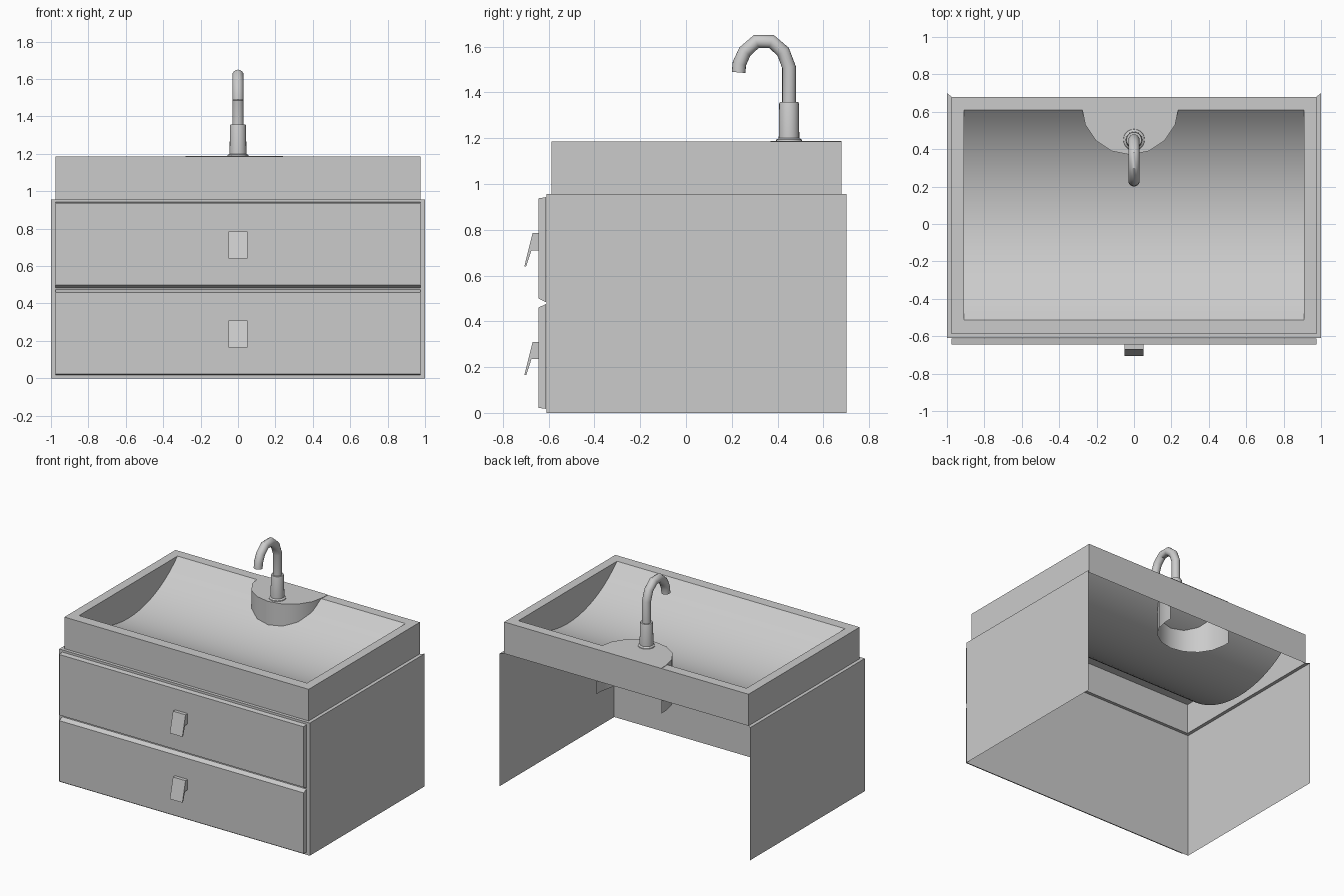
import bpy, bmesh, math

if "Cube" in bpy.data.objects:
    bpy.data.objects.remove(bpy.data.objects["Cube"])

def make(name, verts, faces, smooth=True):
    """Mesh object from vertices and faces, welded, with clean normals."""
    me = bpy.data.meshes.new(name)
    me.from_pydata(verts, [], faces)
    bm = bmesh.new()
    bm.from_mesh(me)
    bmesh.ops.remove_doubles(bm, verts=bm.verts, dist=0.0005)
    bmesh.ops.recalc_face_normals(bm, faces=bm.faces)
    bm.to_mesh(me)
    bm.free()
    ob = bpy.data.objects.new(name, me)
    bpy.context.collection.objects.link(ob)
    if smooth:
        smooth_object(ob)
    return ob

def smooth_object(ob):
    bpy.ops.object.select_all(action='DESELECT')
    ob.select_set(True)
    bpy.context.view_layer.objects.active = ob
    bpy.ops.object.shade_smooth_by_angle(angle=math.radians(35))

def extrude_x(name, profile, half):
    """Closed (y, z) profile extruded symmetrically along x."""
    n = len(profile)
    verts = [(s * half, y, z) for s in (-1, 1) for y, z in profile]
    faces = [(i, (i + 1) % n, n + (i + 1) % n, n + i) for i in range(n)]
    faces += [tuple(range(n)), tuple(range(n, 2 * n))]
    return make(name, verts, faces, False)

def rect(hx, y0, y1, z):
    return [(-hx, y1, z), (-hx, y0, z), (hx, y0, z), (hx, y1, z)]

# Cabinet: open back and bottom, thin ledge around the top
FLOOR, TOP, RIM = 0.0, 0.957, 1.185
rings = rect(1, -.61, .70, FLOOR) + rect(1, -.61, .70, TOP) + rect(.975, -.587, .68, TOP)
make("cabinet", rings,
     [(r + i, r + i + 1, r + i + 5, r + i + 4) for r in (0, 4) for i in range(3)], False)

# Basin: outer walls, flat rim and a trough curved front to back
verts = rect(.975, -.587, .68, TOP) + rect(.975, -.587, .68, RIM) + rect(.91, -.513, .61, RIM)
faces = [(r + i, r + (i + 1) % 4, r + 4 + (i + 1) % 4, r + 4 + i)
         for r in (0, 4) for i in range(4)]
chord, sag, N = .5615, .235, 20
R = (chord ** 2 + sag ** 2) / (2 * sag)
half_angle = math.asin(chord / R)
arc = []
for i in range(N + 1):
    a = -half_angle + 2 * half_angle * i / N
    arc.append((.0485 + R * math.sin(a), RIM - sag + R - R * math.cos(a)))
b = len(verts)
verts += [(s * .91, y, z) for s in (-1, 1) for y, z in arc]
faces += [(b + i, b + i + 1, b + N + 2 + i, b + N + 1 + i) for i in range(N)]
faces += [tuple(range(b, b + N + 1)), tuple(range(b + N + 1, b + 2 * N + 2))]
make("basin", verts, faces)

# Rounded tap deck at the back of the basin, hollow below
outline = [(-.28, .68)]
for i in range(9):
    a = math.pi * (1 + i / 8)
    outline.append((-.02 + .26 * math.cos(a), .63 + .26 * math.sin(a)))
outline.append((.24, .68))
n = len(outline)
verts = [(x, y, z) for z in (.86, RIM + .003) for x, y in outline]
make("tap_deck", verts,
     [(i, i + 1, n + i + 1, n + i) for i in range(n - 1)] + [tuple(range(n, 2 * n))])

# Tap base: turned profile
profile = [(.058, 1.185), (.056, 1.193), (.045, 1.2), (.043, 1.35), (.04, 1.358), (.03, 1.358)]
S = 20
verts = [(r * math.cos(2 * math.pi * k / S), .45 + r * math.sin(2 * math.pi * k / S), z)
         for r, z in profile for k in range(S)]
faces = [(j * S + k, j * S + (k + 1) % S, (j + 1) * S + (k + 1) % S, (j + 1) * S + k)
         for j in range(len(profile) - 1) for k in range(S)]
faces += [tuple(range(S)), tuple(range(len(verts) - S, len(verts)))]
make("tap_base", verts, faces)

# Tap spout: pipe swept along a faceted hook
path = [(.45, 1.35), (.45, 1.51), (.424, 1.578), (.373, 1.622), (.307, 1.622),
        (.257, 1.578), (.233, 1.525), (.23, 1.487)]
S, rad = 16, .03
verts = []
for i, (y, z) in enumerate(path):
    (ya, za), (yb, zb) = path[max(i - 1, 0)], path[min(i + 1, len(path) - 1)]
    ln = math.hypot(yb - ya, zb - za)
    ny, nz = (zb - za) / ln, -(yb - ya) / ln
    for k in range(S):
        a = 2 * math.pi * k / S
        c = rad * math.cos(a)
        verts.append((rad * math.sin(a), y + ny * c, z + nz * c))
faces = [(j * S + k, j * S + (k + 1) % S, (j + 1) * S + (k + 1) % S, (j + 1) * S + k)
         for j in range(len(path) - 1) for k in range(S)]
faces += [tuple(range(S)), tuple(range(len(verts) - S, len(verts)))]
make("tap_spout", verts, faces)

# Drawer fronts with a V groove between them
extrude_x("upper_drawer", [(-.612, .942), (-.645, .937), (-.645, .50), (-.612, .483)], .975)
extrude_x("lower_drawer", [(-.612, .475), (-.645, .46), (-.645, .022), (-.612, .018)], .975)

# Slanted drawer handles
for name, dz in (("upper_handle", 0), ("lower_handle", -.475)):
    shape = [(-.644, .71), (-.644, .785), (-.67, .785), (-.706, .64), (-.698, .64), (-.675, .71)]
    extrude_x(name, [(y, z + dz) for y, z in shape], .05)
